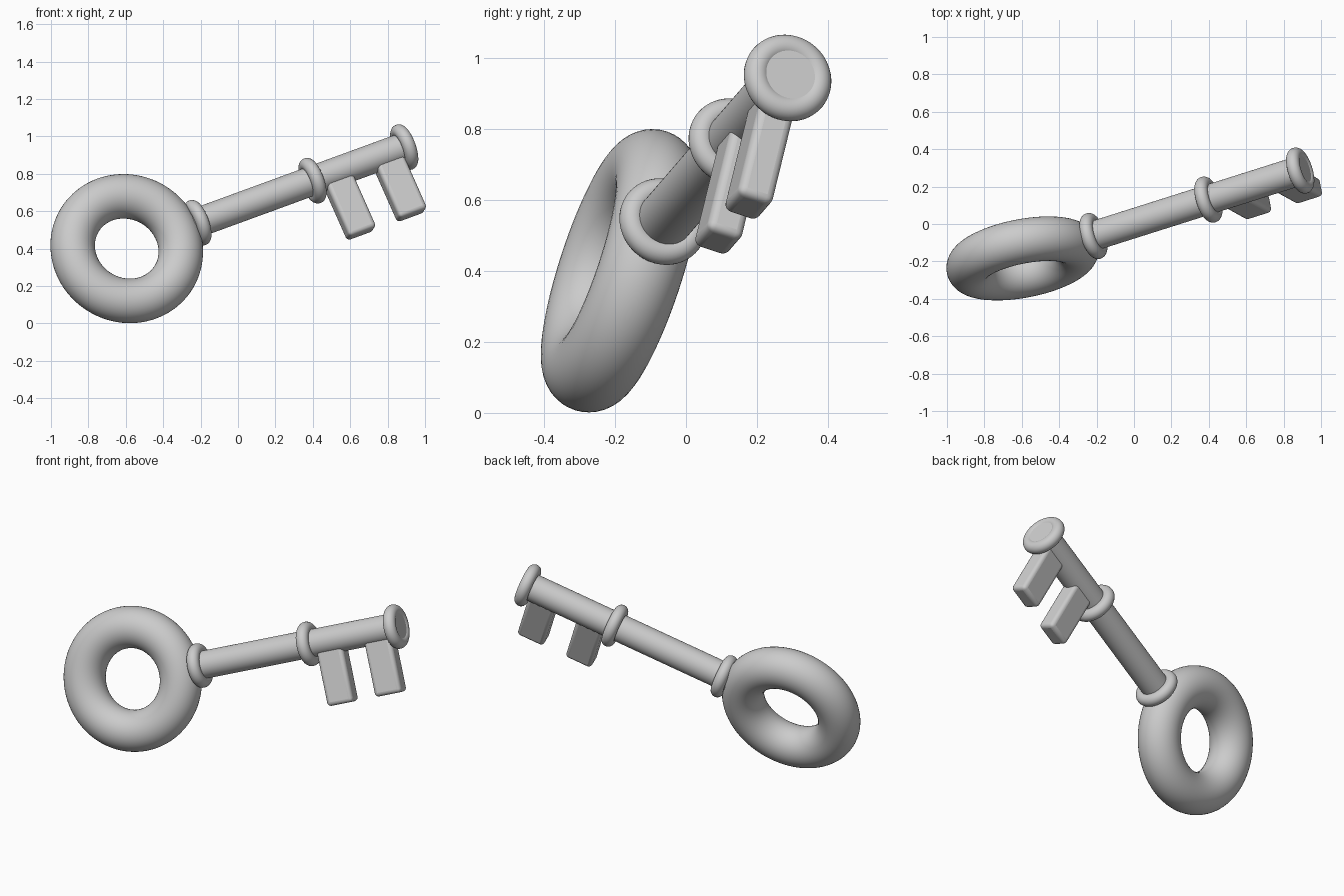
import bpy
from mathutils import Matrix, Vector

if "Cube" in bpy.data.objects:
    bpy.data.objects.remove(bpy.data.objects["Cube"])

# Key frame: shaft axis, ring normal, and bit direction
axis = Vector((0.900, 0.285, 0.329)).normalized()
normal = Vector((0.183, -0.935, 0.310))
normal = (normal - axis * normal.dot(axis)).normalized()
bit_dir = axis.cross(normal)
centre = Vector((-0.595, -0.184, 0.40))
frame = Matrix.Translation(centre) @ Matrix((axis, bit_dir, normal)).transposed().to_4x4()
along_axis = Matrix.Rotation(1.5707963, 4, 'Y')


def place(name, local, smooth=True):
    ob = bpy.context.object
    ob.name = name
    ob.matrix_world = frame @ local
    if smooth:
        bpy.ops.object.shade_smooth_by_angle(angle=0.7)
    return ob


# Ring handle
bpy.ops.mesh.primitive_torus_add(major_radius=0.294, minor_radius=0.119,
                                 major_segments=96, minor_segments=40)
place("ring_handle", Matrix())

# Shaft from inside the ring wall to the end collar
start, end = 0.34, 1.678
bpy.ops.mesh.primitive_cylinder_add(vertices=64, radius=0.079, depth=end - start)
place("shaft", Matrix.Translation(((start + end) / 2, 0, 0)) @ along_axis)

# Three rounded collars
for name, s in (("ring_collar", 0.420), ("middle_collar", 1.103), ("end_collar", 1.648)):
    bpy.ops.mesh.primitive_torus_add(major_radius=0.091, minor_radius=0.036,
                                     major_segments=64, minor_segments=24)
    place(name, Matrix.Translation((s, 0, 0)) @ along_axis)

# Two bits with rounded edges
for name, s0, s1 in (("inner_bit", 1.155, 1.315), ("outer_bit", 1.453, 1.617)):
    bpy.ops.mesh.primitive_cube_add(size=1)
    ob = bpy.context.object
    ob.data.transform(Matrix.Diagonal((s1 - s0, 0.367, 0.104, 1)))
    place(name, Matrix.Translation(((s0 + s1) / 2, 0.367 / 2, 0)), False)
    bevel = ob.modifiers.new("rounded_edges", 'BEVEL')
    bevel.width = 0.022
    bevel.segments = 4
    bpy.ops.object.shade_smooth_by_angle(angle=0.7)
